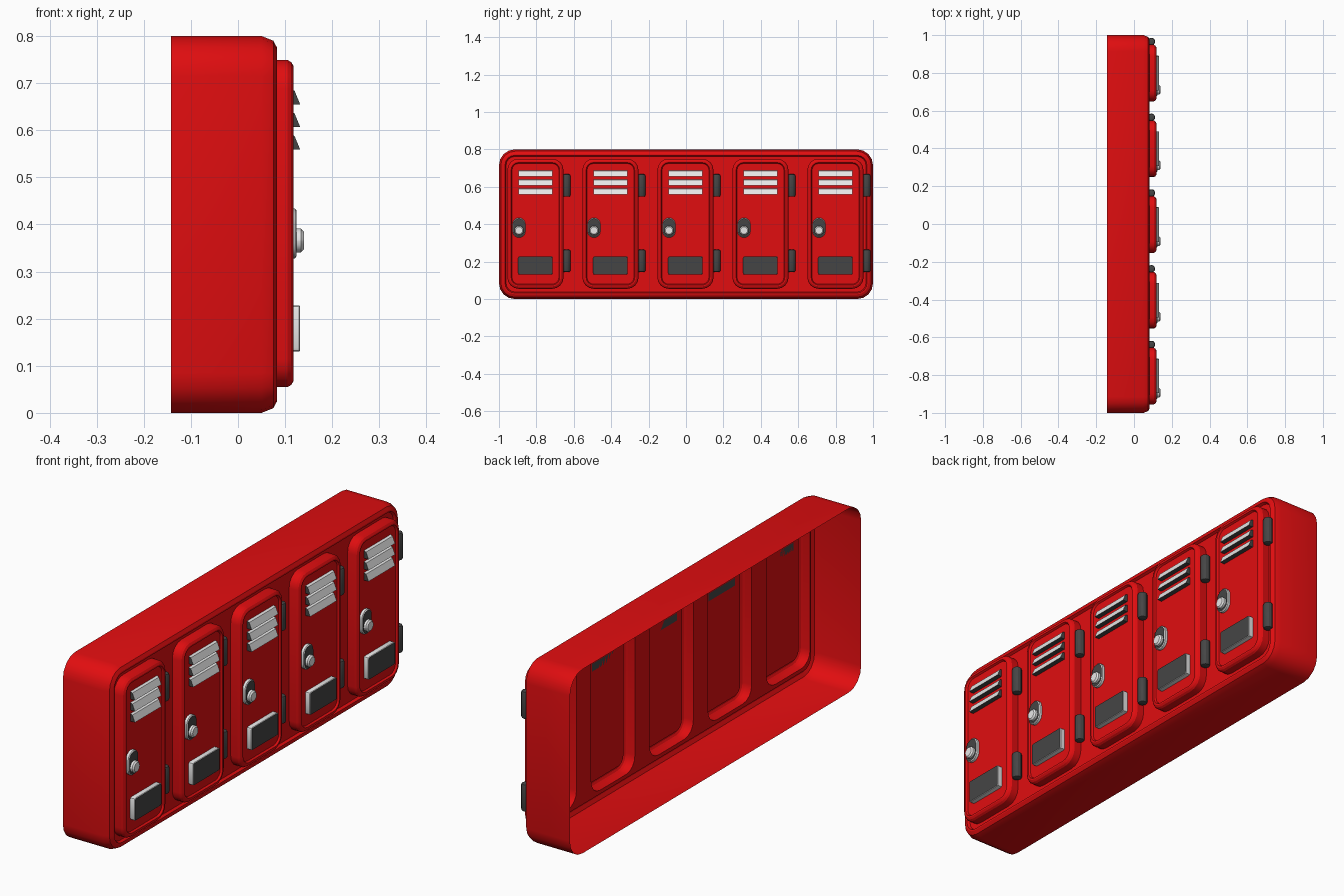
import bpy, bmesh, math
from mathutils import Vector

if "Cube" in bpy.data.objects:
    bpy.data.objects.remove(bpy.data.objects["Cube"])


def material(name, rgb):
    m = bpy.data.materials.new(name)
    m.diffuse_color = (*rgb, 1)
    m.use_nodes = True
    m.node_tree.nodes["Principled BSDF"].inputs["Base Color"].default_value = m.diffuse_color
    return m


RED = material("locker red", (0.75, 0.004, 0.005))
DARK = material("dark grey", (0.06, 0.06, 0.06))
WHITE = material("pale metal", (0.8, 0.8, 0.8))


def finish(bm, name, mats, rule=None):
    """Turn a bmesh into an object; rule(face) gives the material slot."""
    bmesh.ops.recalc_face_normals(bm, faces=bm.faces)
    bm.normal_update()
    if rule:
        for f in bm.faces:
            f.material_index = rule(f)
    me = bpy.data.meshes.new(name)
    bm.to_mesh(me)
    bm.free()
    ob = bpy.data.objects.new(name, me)
    bpy.context.collection.objects.link(ob)
    for m in mats:
        me.materials.append(m)
    bpy.context.view_layer.objects.active = ob
    ob.select_set(True)
    bpy.ops.object.shade_smooth_by_angle(angle=math.radians(25))
    ob.select_set(False)
    return ob


def ring(bm, cy, cz, w, h, r, x, seg=4):
    """Rounded rectangle of vertices in the YZ plane."""
    vs = []
    for k, (sy, sz) in enumerate(((1, 1), (-1, 1), (-1, -1), (1, -1))):
        for i in range(seg + 1):
            a = math.pi / 2 * (k + i / seg)
            vs.append(bm.verts.new((x, cy + sy * (w / 2 - r) + r * math.cos(a),
                                    cz + sz * (h / 2 - r) + r * math.sin(a))))
    return vs


def stack(bm, cy, cz, w, h, r, profile, cap=True, seg=4):
    """Bridge rounded rectangles along (inset, x) steps; return the rings."""
    rings = [ring(bm, cy, cz, w - 2 * d, h - 2 * d, max(r - d, 0.003), x, seg)
             for d, x in profile]
    for a, b in zip(rings, rings[1:]):
        n = len(a)
        for i in range(n):
            bm.faces.new((a[i], a[(i + 1) % n], b[(i + 1) % n], b[i]))
    if cap:
        bm.faces.new(rings[-1])
    return rings


def loop_edges(bm, vs):
    out = []
    for i in range(len(vs)):
        pair = (vs[i], vs[(i + 1) % len(vs)])
        out.append(bm.edges.get(pair) or bm.edges.new(pair))
    return out


def front_dark(f):
    return 0 if f.normal.x > 0.9 else 1


PANEL, FACE = 0.072, 0.110
DOORS = [-0.003 + 0.401 * k for k in range(-2, 3)]
DOOR = (0.402, 0.30, 0.695, 0.06)      # centre z, width, height, radius

# Cabinet shell, open at the back, with a raised rim and door openings
bm = bmesh.new()
rings = stack(bm, 0, 0.4, 2.0, 0.8, 0.085,
              [(0, -0.142), (0, 0.05), (0.01, 0.075), (0.025, 0.083),
               (0.032, 0.083), (0.038, PANEL)], cap=False)
edges = loop_edges(bm, rings[-1])
for y in DOORS:
    edges += loop_edges(bm, ring(bm, y, *DOOR, PANEL))
bmesh.ops.triangle_fill(bm, edges=edges, use_beauty=True, use_dissolve=False,
                        normal=Vector((1, 0, 0)))
finish(bm, "cabinet_shell", [RED])

for n, y in enumerate(DOORS, 1):
    # Hollow door with a raised border
    bm = bmesh.new()
    stack(bm, y, *DOOR, [(0, PANEL), (0, 0.105), (0.005, 0.113), (0.013, 0.118),
                         (0.020, 0.118), (0.025, FACE)])
    finish(bm, f"door_{n}", [RED])

    # Slanted vent louvers
    bm = bmesh.new()
    for z in (0.655, 0.607, 0.559):
        sides = []
        for s in (-0.091, 0.091):
            sides.append([bm.verts.new((px, y + s, z + pz)) for px, pz in
                          ((FACE, 0), (0.132, 0), (0.120, 0.029), (FACE, 0.033))])
        a, b = sides
        bm.faces.new(a)
        bm.faces.new(b)
        for i in range(4):
            j = (i + 1) % 4
            bm.faces.new((a[i], a[j], b[j], b[i]))
    finish(bm, f"vent_louvers_{n}", [DARK, WHITE],
           lambda f: 1 if f.normal.x > 0.2 else 0)

    # Label plate: pale edge, dark front
    bm = bmesh.new()
    stack(bm, y, 0.179, 0.184, 0.098, 0.008,
          [(0, FACE), (0, 0.130), (0.002, 0.132)], seg=2)
    finish(bm, f"label_plate_{n}", [DARK, WHITE], front_dark)

    # Oval lock plate: pale edge, dark front
    bm = bmesh.new()
    stack(bm, y - 0.088, 0.381, 0.068, 0.106, 0.033,
          [(0, FACE), (0, 0.121), (0.004, 0.124)])
    finish(bm, f"lock_plate_{n}", [DARK, WHITE], front_dark)

    # Round lock knob
    bm = bmesh.new()
    stack(bm, y - 0.088, 0.366, 0.05, 0.05, 0.0249,
          [(0, 0.122), (0, 0.134), (0.006, 0.140)])
    finish(bm, f"lock_knob_{n}", [WHITE])

    # Two upright hinge barrels with rounded ends
    for tag, z in (("lower", 0.204), ("upper", 0.607)):
        bm = bmesh.new()
        bmesh.ops.create_cone(bm, cap_ends=True, segments=12, radius1=0.02,
                              radius2=0.02, depth=0.12)
        rims = [e for e in bm.edges if abs(e.verts[0].co.z - e.verts[1].co.z) < 1e-5]
        bmesh.ops.bevel(bm, geom=rims, offset=0.008, segments=2, profile=0.5,
                        affect='EDGES')
        bmesh.ops.translate(bm, verts=bm.verts, vec=(0.092, y + 0.167, z))
        finish(bm, f"{tag}_hinge_{n}", [DARK])
